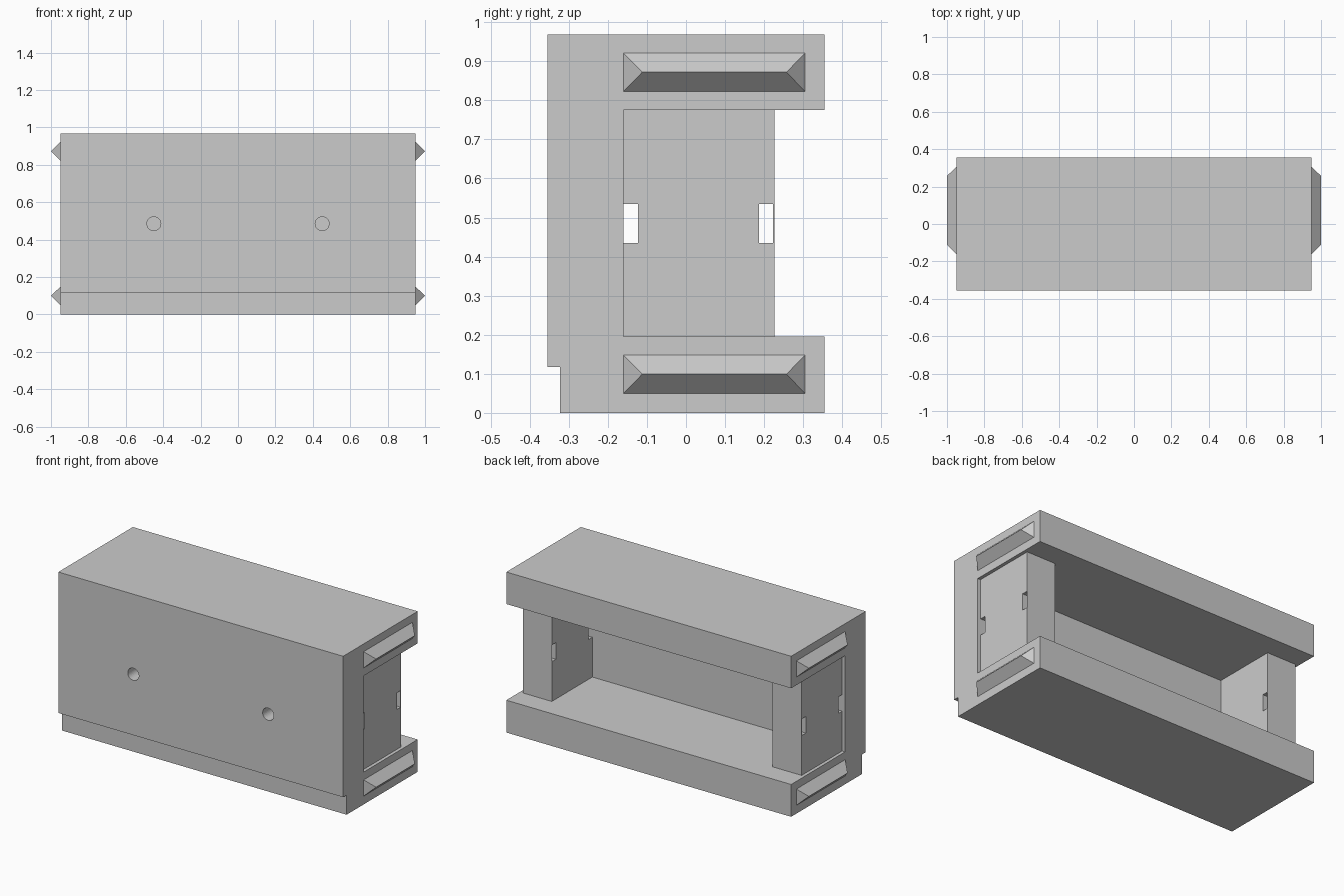
import bpy, bmesh
from mathutils import Matrix, Vector

if "Cube" in bpy.data.objects:
    bpy.data.objects.remove(bpy.data.objects["Cube"], do_unlink=True)

# Overall sizes
HALF_X, HALF_Y, HEIGHT = 0.95, 0.355, 0.968
WALL_Y = -0.16                 # inner face of the front wall
RAIL_LOW, RAIL_HIGH = 0.195, 0.775

grey = bpy.data.materials.new("light grey")
grey.use_nodes = True
colour = (0.6, 0.6, 0.6, 1)
grey.diffuse_color = colour
grey.node_tree.nodes["Principled BSDF"].inputs["Base Color"].default_value = colour


def finish(name, bm):
    bmesh.ops.recalc_face_normals(bm, faces=bm.faces)
    mesh = bpy.data.meshes.new(name)
    bm.to_mesh(mesh)
    bm.free()
    mesh.materials.append(grey)
    obj = bpy.data.objects.new(name, mesh)
    bpy.context.collection.objects.link(obj)
    return obj


def box(name, low, high):
    low, high = Vector(low), Vector(high)
    bm = bmesh.new()
    bmesh.ops.create_cube(bm, size=1)
    for v in bm.verts:
        v.co = (low + high) / 2 + v.co * (high - low)
    return finish(name, bm)


def cut(target, cutter):
    cutter.hide_render = True
    cutter.hide_viewport = True
    cutter.display_type = 'WIRE'
    mod = target.modifiers.new("cut", 'BOOLEAN')
    mod.operation = 'DIFFERENCE'
    mod.solver = 'EXACT'
    mod.object = cutter


# Body: C-shaped profile (front wall with two rails) extruded along x
profile = [(-HALF_Y, HEIGHT), (-HALF_Y, 0.118), (-0.322, 0.118), (-0.322, 0),
           (HALF_Y, 0), (HALF_Y, RAIL_LOW), (WALL_Y, RAIL_LOW),
           (WALL_Y, RAIL_HIGH), (HALF_Y, RAIL_HIGH), (HALF_Y, HEIGHT)]
bm = bmesh.new()
face = bm.faces.new([bm.verts.new((-HALF_X, y, z)) for y, z in profile])
grown = bmesh.ops.extrude_face_region(bm, geom=[face], use_keep_orig=True)
moved = [g for g in grown["geom"] if isinstance(g, bmesh.types.BMVert)]
bmesh.ops.translate(bm, verts=moved, vec=(2 * HALF_X, 0, 0))
body = finish("body", bm)

for side, label in ((1, "left"), (-1, "right")):
    # Blind round hole in the front wall
    bm = bmesh.new()
    bmesh.ops.create_cone(bm, cap_ends=True, segments=32, radius1=0.037,
                          radius2=0.037, depth=0.2,
                          matrix=Matrix.Translation((side * 0.45, -HALF_Y, 0.485))
                          @ Matrix.Rotation(1.5707963, 4, 'X'))
    cut(body, finish(label + "_hole_cutter", bm))

    # Recessed end block between the rails, with two through slots
    xs = sorted((side * 0.737, side * 0.93))
    block = box(label + "_end_block", (xs[0], WALL_Y, RAIL_LOW),
                (xs[1], 0.226, RAIL_HIGH))
    for name, y0, y1 in (("front", WALL_Y - 0.02, -0.123), ("back", 0.187, 0.2225)):
        cut(block, box(f"{label}_{name}_slot_cutter", (xs[0] - 0.05, y0, 0.435),
                       (xs[1] + 0.05, y1, 0.535)))

    # Hipped ridges on the rail ends
    for height, level in ((0.099, "lower"), (0.872, "upper")):
        bm = bmesh.new()
        base = [bm.verts.new((side * HALF_X, y, height + dz))
                for y, dz in ((-0.16, -0.049), (0.305, -0.049),
                              (0.305, 0.049), (-0.16, 0.049))]
        front, back = [bm.verts.new((side, y, height)) for y in (-0.112, 0.257)]
        a, b, c, d = base
        for loop in (base, (a, b, back, front), (c, d, front, back),
                     (b, c, back), (d, a, front)):
            bm.faces.new(loop)
        finish(f"{label}_{level}_ridge", bm)
